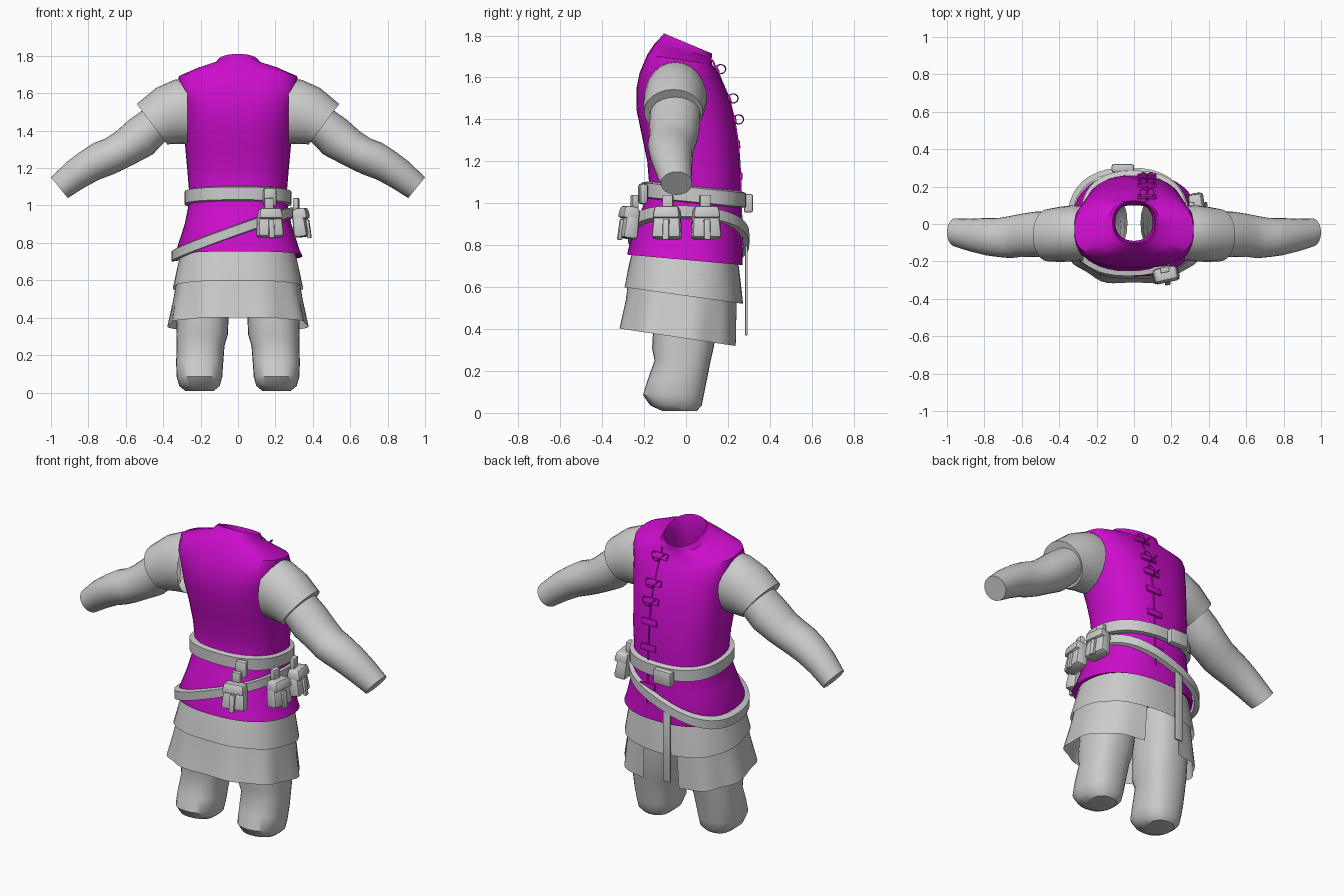
import bpy, bmesh, math
from mathutils import Vector, Matrix

cube = bpy.data.objects.get("Cube")
if cube:
    bpy.data.objects.remove(cube, do_unlink=True)


def material(name, rgb):
    m = bpy.data.materials.new(name)
    m.use_nodes = True
    m.diffuse_color = (*rgb, 1)
    m.node_tree.nodes["Principled BSDF"].inputs["Base Color"].default_value = (*rgb, 1)
    return m


MAGENTA = material("magenta cloth", (0.6, 0.004, 0.6))
GREY = material("pale grey cloth", (0.6, 0.6, 0.6))


def finish(name, bm, mat, angle=40):
    bmesh.ops.recalc_face_normals(bm, faces=bm.faces)
    me = bpy.data.meshes.new(name)
    bm.to_mesh(me)
    bm.free()
    me.materials.append(mat)
    me.shade_smooth()
    me.set_sharp_from_angle(angle=math.radians(angle))
    ob = bpy.data.objects.new(name, me)
    bpy.context.collection.objects.link(ob)
    return ob


def power(v, n):
    return math.copysign(abs(v) ** (2 / n), v)


def ring(z, rx, yb, yf, cx=0, n=2.4, ty=0, tx=0, start=0, end=360, count=40, wave=0):
    """Rounded horizontal section between yb and yf, tilted by ty and tx."""
    yc, ry = (yb + yf) / 2, (yf - yb) / 2
    pts = []
    for i in range(count):
        a = math.radians(start + (end - start) * i / count)
        k = 1 + wave * math.sin(9 * a)
        x, y = rx * k * power(math.cos(a), n), ry * k * power(math.sin(a), n)
        pts.append(Vector((cx + x, yc + y, z + ty * y + tx * x)))
    return pts


def arm_ring(side, x, z, h, yc, ry, deg, count=24):
    """Oval section across the arm, leaning by deg."""
    t = math.radians(deg)
    pts = []
    for i in range(count):
        a = math.tau * i / count
        u = h * math.cos(a)
        pts.append(Vector((side * (x - u * math.sin(t)), yc + ry * math.sin(a), z + u * math.cos(t))))
    return pts


def loft(name, rings, mat, closed=True, cap_start=False, cap_end=False, loop=False):
    bm = bmesh.new()
    rows = [[bm.verts.new(p) for p in r] for r in rings]
    pairs = list(zip(rows, rows[1:]))
    if loop:
        pairs.append((rows[-1], rows[0]))
    count = len(rows[0])
    for a, b in pairs:
        for i in range(count if closed else count - 1):
            j = (i + 1) % count
            bm.faces.new((a[i], a[j], b[j], b[i]))
    if cap_start:
        bm.faces.new(rows[0])
    if cap_end:
        bm.faces.new(rows[-1])
    return finish(name, bm, mat)


def box(name, size, loc, mat, rot=0, bevel=0.01, lean=0, taper=1):
    bm = bmesh.new()
    bmesh.ops.create_cube(bm, size=1)
    for v in bm.verts:
        k = taper if v.co.z > 0 else 1
        v.co = Vector((v.co.x * size[0] * k, v.co.y * size[1] * k, v.co.z * size[2]))
    if bevel:
        bmesh.ops.bevel(bm, geom=bm.edges[:], offset=bevel, segments=2, affect='EDGES', profile=0.5)
    bm.transform(Matrix.Translation(loc) @ Matrix.Rotation(math.radians(rot), 4, 'Z')
                 @ Matrix.Rotation(math.radians(lean), 4, 'X'))
    return finish(name, bm, mat)


def tube(name, pts, r, mat, cyclic=False):
    cu = bpy.data.curves.new(name, 'CURVE')
    cu.dimensions = '3D'
    cu.bevel_depth = r
    cu.bevel_resolution = 1
    sp = cu.splines.new('POLY')
    sp.points.add(len(pts) - 1)
    for p, q in zip(sp.points, pts):
        p.co = (*q, 1)
    sp.use_cyclic_u = cyclic
    cu.materials.append(mat)
    ob = bpy.data.objects.new(name, cu)
    bpy.context.collection.objects.link(ob)


# Sleeveless vest with flared hem, square shoulders and a low open collar
vest = [
    ring(0.75, 0.30, -0.25, 0.24, ty=-0.09),
    ring(0.73, 0.335, -0.28, 0.27, cx=0.01, ty=-0.09),
    ring(0.76, 0.33, -0.275, 0.27, ty=-0.08),
    ring(0.90, 0.285, -0.24, 0.265),
    ring(1.00, 0.265, -0.20, 0.262),
    ring(1.08, 0.262, -0.175, 0.26),
    ring(1.20, 0.272, -0.185, 0.258),
    ring(1.32, 0.283, -0.21, 0.245),
    ring(1.45, 0.295, -0.237, 0.222, n=2.6),
    ring(1.55, 0.305, -0.236, 0.188, n=2.8),
    ring(1.62, 0.322, -0.222, 0.155, n=3),
    ring(1.685, 0.318, -0.185, 0.125, n=3, ty=-0.15),
    ring(1.717, 0.23, -0.152, 0.125, ty=-0.3),
    ring(1.737, 0.135, -0.125, 0.122, ty=-0.4),
    ring(1.762, 0.114, -0.105, 0.125, ty=-0.42, n=2.2),
    ring(1.70, 0.10, -0.09, 0.11, ty=-0.42, n=2.2),
    ring(1.60, 0.13, -0.11, 0.10),
]
loft("vest", vest, MAGENTA)

# Front fastening: seam cord, cloth tabs and tied loops
FRONT = [(0.76, 0.27), (0.9, 0.265), (1.2, 0.258), (1.32, 0.245), (1.45, 0.222),
         (1.55, 0.188), (1.62, 0.155), (1.69, 0.122)]


def front_y(z):
    for (z0, y0), (z1, y1) in zip(FRONT, FRONT[1:]):
        if z <= z1:
            return y0 + (y1 - y0) * (z - z0) / (z1 - z0)
    return FRONT[-1][1]


heights = [0.9, 1.13, 1.28, 1.40, 1.50, 1.64]
tube("seam_cord", [(0.07, front_y(z), z) for z in [0.8] + heights + [1.685]], 0.005, MAGENTA)
for i, z in enumerate(heights):
    slope = math.degrees(math.atan2(front_y(z - 0.04) - front_y(z + 0.04), 0.08))
    box(f"tab_{i}", (0.10, 0.014, 0.036), (0.07, front_y(z) + 0.002, z), MAGENTA,
        bevel=0.003, lean=slope)
    if z > 1.35:
        for s in (-1, 1):
            loop = [(0.07 + s * (0.02 + 0.018 * math.cos(a)), front_y(z) + 0.02 + 0.024 * math.sin(a),
                     z + 0.022 * math.cos(a)) for a in [math.tau * k / 12 for k in range(12)]]
            tube(f"bow_loop_{i}", loop, 0.003, MAGENTA, cyclic=True)

# Sleeves, arms and trouser legs, one per side
for side, label in ((1, "left"), (-1, "right")):
    sleeve = [(0.27, 1.505, 0.175, -0.05, 0.145, 0), (0.33, 1.50, 0.172, -0.05, 0.15, -4),
              (0.39, 1.478, 0.158, -0.055, 0.148, -18), (0.46, 1.435, 0.135, -0.06, 0.14, -37)]
    loft(f"{label}_sleeve", [arm_ring(side, *r) for r in sleeve], GREY, cap_end=True)
    arm = [(0.42, 1.45, 0.10, -0.05, 0.12, -35), (0.52, 1.365, 0.112, -0.055, 0.122, -34),
           (0.60, 1.31, 0.10, -0.06, 0.115, -32), (0.66, 1.275, 0.096, -0.07, 0.113, -30),
           (0.72, 1.25, 0.098, -0.072, 0.105, -30), (0.79, 1.215, 0.09, -0.068, 0.10, -32),
           (0.87, 1.163, 0.083, -0.06, 0.088, -36), (0.955, 1.095, 0.071, -0.045, 0.075, -39)]
    loft(f"{label}_arm", [arm_ring(side, *r) for r in arm], GREY, cap_end=True)
    leg = [(0.66, 0.145, -0.16, 0.17, 0.18), (0.42, 0.138, -0.155, 0.148, 0.188),
           (0.31, 0.138, -0.162, 0.132, 0.192), (0.25, 0.128, -0.15, 0.118, 0.20),
           (0.16, 0.126, -0.182, 0.10, 0.205), (0.085, 0.122, -0.205, 0.085, 0.206),
           (0.035, 0.108, -0.17, 0.075, 0.206), (0.008, 0.075, -0.11, 0.05, 0.206)]
    loft(f"{label}_leg", [ring(z, rx, yb, yf, cx=side * cx, count=28) for z, rx, yb, yf, cx in leg],
         GREY, cap_end=True)

# Two-tier skirt; the lower tier is open at the lacing side
loft("upper_skirt", [ring(0.77, 0.30, -0.25, 0.245, ty=-0.09),
                     ring(0.68, 0.322, -0.272, 0.258, ty=-0.11),
                     ring(0.56, 0.348, -0.295, 0.27, ty=-0.14, wave=0.008)], GREY)
split = dict(start=105, end=440, count=64, ty=-0.15)
loft("lower_skirt", [ring(0.62, 0.325, -0.272, 0.25, **split),
                     ring(0.50, 0.345, -0.29, 0.25, wave=0.012, **split),
                     ring(0.36, 0.372, -0.32, 0.25, wave=0.025, **split)], GREY, closed=False)


# Belt and slanted sash as closed bands
def band(name, z, half, rx, yb, yf, thick, **kw):
    section = [(-half, -thick), (-half * 0.8, 0), (half * 0.8, 0), (half, -thick)]
    loft(name, [ring(z + dz, rx + d, yb - d, yf + d, **kw) for dz, d in section], GREY, loop=True)


band("belt", 1.04, 0.042, 0.285, -0.212, 0.286, 0.03, ty=-0.1)
band("sash", 0.845, 0.032, 0.326, -0.278, 0.302, 0.028, cx=-0.03, tx=0.36, ty=-0.05)
box("buckle", (0.12, 0.045, 0.09), (-0.06, 0.298, 1.0), GREY, bevel=0.012)
box("belt_knot", (0.07, 0.04, 0.10), (0.17, -0.205, 1.045), GREY, rot=10, bevel=0.015)
box("hanging_strap", (0.05, 0.012, 0.45), (-0.075, 0.288, 0.595), GREY, bevel=0.003)

# Three flapped pouches on the hip
for i, (x, y, rot) in enumerate([(0.17, -0.27, 12), (0.335, -0.09, 82), (0.335, 0.095, 98)]):
    turn = Matrix.Rotation(math.radians(rot), 3, 'Z')
    place = lambda p: Vector((x, y, 0)) + turn @ Vector(p)
    box(f"pouch_{i}", (0.145, 0.075, 0.13), place((0, 0, 0.895)), GREY, rot, 0.018, lean=-8, taper=0.85)
    box(f"pouch_flap_{i}", (0.135, 0.085, 0.06), place((0, 0, 0.955)), GREY, rot, 0.015, lean=-8, taper=0.85)
    box(f"pouch_strap_{i}", (0.03, 0.02, 0.10), place((0, -0.042, 0.875)), GREY, rot, 0.005, lean=-8)
    box(f"pouch_hanger_{i}", (0.05, 0.03, 0.08), place((0, 0.025, 1.0)), GREY, rot, 0.006)
